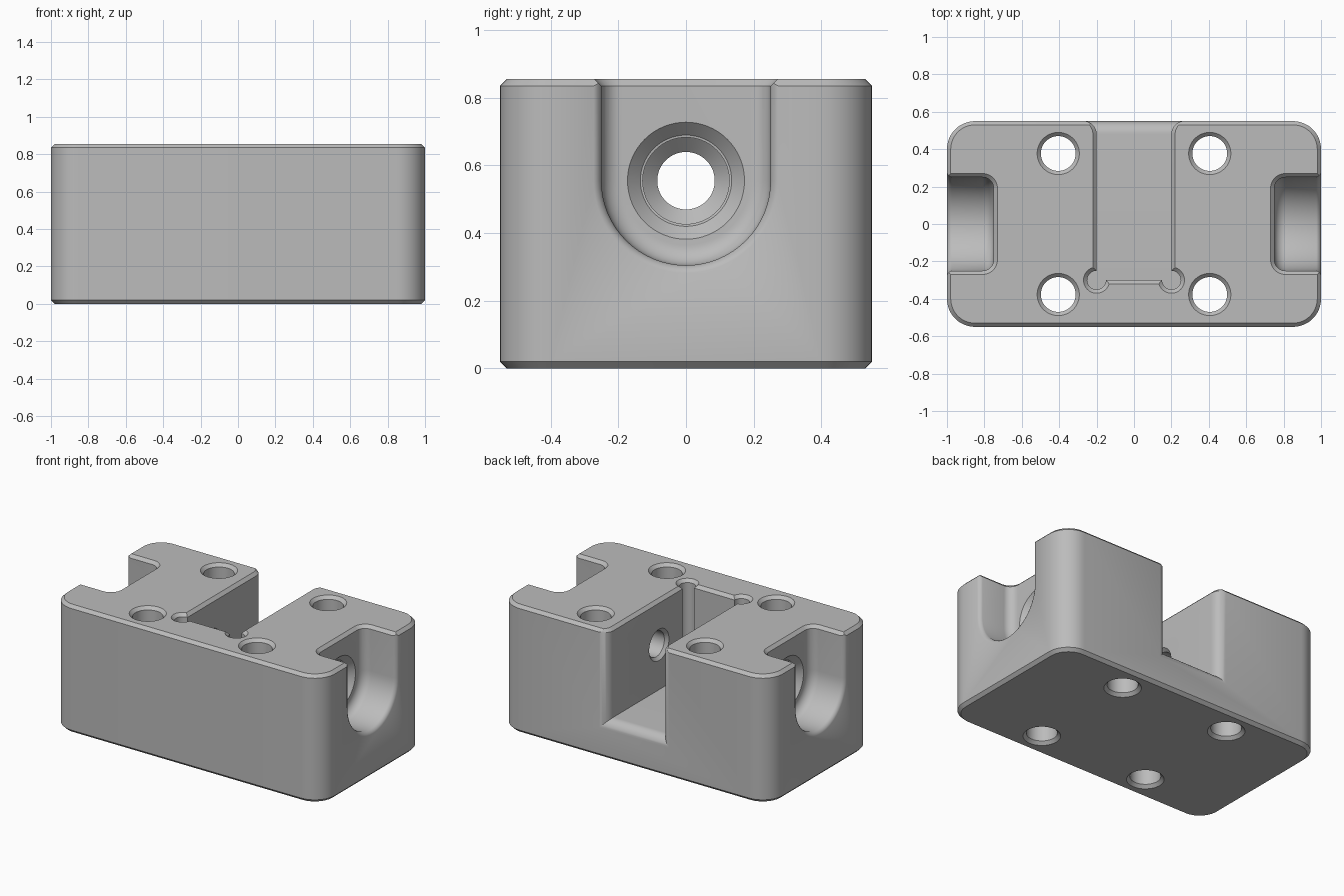
import bpy, bmesh, math

if "Cube" in bpy.data.objects:
    bpy.data.objects.remove(bpy.data.objects["Cube"])

TOP, CH = 0.855, 0.02      # block height, edge chamfer
AXIS = 0.555               # height of the cross bore

grey = bpy.data.materials.new("plain_grey")
grey.diffuse_color = (0.5, 0.5, 0.5, 1)
grey.use_nodes = True
grey.node_tree.nodes["Principled BSDF"].inputs["Base Color"].default_value = grey.diffuse_color


def loft(name, rings):
    """Closed solid through a list of equal-length point rings."""
    bm = bmesh.new()
    vs = [[bm.verts.new(p) for p in ring] for ring in rings]
    n = len(vs[0])
    for a, b in zip(vs, vs[1:]):
        for i in range(n):
            j = (i + 1) % n
            bm.faces.new((a[i], a[j], b[j], b[i]))
    bm.faces.new(vs[0])
    bm.faces.new(vs[-1])
    bmesh.ops.recalc_face_normals(bm, faces=bm.faces)
    me = bpy.data.meshes.new(name)
    bm.to_mesh(me)
    bm.free()
    me.materials.append(grey)
    ob = bpy.data.objects.new(name, me)
    bpy.context.collection.objects.link(ob)
    return ob


def rounded(cx, hx, hy, r, z, off, seg=12):
    """Rounded rectangle in plan, grown by off."""
    pts = []
    for k, (sx, sy) in enumerate(((1, 1), (-1, 1), (-1, -1), (1, -1))):
        for i in range(seg + 1):
            a = math.pi / 2 * (k + i / seg)
            pts.append((cx + sx * (hx - r) + (r + off) * math.cos(a),
                        sy * (hy - r) + (r + off) * math.sin(a), z))
    return pts


def circle_z(x, y, r, z, n=48):
    return [(x + r * math.cos(2 * math.pi * i / n),
             y + r * math.sin(2 * math.pi * i / n), z) for i in range(n)]


def circle_x(x, r, n=64):
    return [(x, r * math.cos(2 * math.pi * i / n),
             AXIS + r * math.sin(2 * math.pi * i / n)) for i in range(n)]


def u_shape(x, off, seg=32):
    """U outline of the end pocket, open above the block."""
    r = 0.25 + off
    arc = [(x, r * math.cos(a), AXIS + r * math.sin(a))
           for a in (math.pi * (1 + i / seg) for i in range(seg + 1))]
    return arc + [(x, r, 1.0), (x, -r, 1.0)]


def slot_section(y, f):
    """Section of the central slot, flared by f, with chamfered rim."""
    w = 0.2 + f
    half = [(w, 0.255 - f), (w, TOP - CH), (w + 0.07, TOP + 0.05)]
    return [(x, y, z) for x, z in half] + [(-x, y, z) for x, z in reversed(half)]


# Block with rounded corners and chamfered top and bottom
block = loft("clamp_block", [rounded(0, 1, 0.55, 0.15, z, o) for z, o in
             ((0, -CH), (CH, 0), (TOP - CH, 0), (TOP, -CH))])
cutters = []

# Central slot, rounded where it opens to the back
steps = [math.pi / 2 * i / 10 for i in range(11)]
cutters.append(loft("slot_cutter", [slot_section(-0.3, 0)] +
               [slot_section(0.481 + 0.07 * math.sin(t), 0.07 * (1 - math.cos(t)))
                for t in steps] + [slot_section(0.7, 0.07)]))
# Chamfer along the closed end of the slot
cutters.append(loft("slot_end_chamfer", [
    [(x, -0.29, 0.825), (x, -0.37, 0.905), (x, -0.29, 0.905)] for x in (-0.19, 0.19)]))

for s in (-1, 1):
    # Corner relief of the slot
    cutters.append(loft("corner_relief", [circle_z(s * 0.2, -0.3, r, z) for r, z in
                   ((0.05, 0.255), (0.05, TOP - CH), (0.1, TOP + 0.03))]))
    # End pocket with filleted floor and softened mouth
    rings = [u_shape(s * (0.81 - 0.06 * math.cos(t)), -0.06 * (1 - math.sin(t)))
             for t in steps]
    rings += [u_shape(s * x, o) for x, o in ((0.975, 0), (0.985, 0.004),
                                             (0.994, 0.012), (1.0, 0.023), (1.05, 0.06))]
    cutters.append(loft("pocket_cutter", rings))
    cutters.append(loft("pocket_rim_chamfer", [
        rounded(s * 1.05, 0.3, 0.25, 0.06, z, o)
        for z, o in ((TOP - 0.03, -0.01), (TOP + 0.03, 0.05))]))
    # Stepped cross bore between pocket and slot
    cutters.append(loft("cross_bore", [circle_x(s * x, r) for x, r in
                   ((0.76, 0.183), (0.712, 0.135), (0.711, 0.128), (0.45, 0.128),
                    (0.41, 0.085), (0.22, 0.085), (0.19, 0.115))]))
    # Vertical bolt holes
    for y in (-0.377, 0.377):
        cutters.append(loft("bolt_hole", [circle_z(s * 0.405, y, r, z) for r, z in
                       ((0.123, -0.01), (0.093, CH), (0.093, TOP - CH), (0.123, TOP + 0.01))]))

# Cut everything out of the block
bpy.context.view_layer.objects.active = block
block.select_set(True)
for c in cutters:
    m = block.modifiers.new("cut", 'BOOLEAN')
    m.operation, m.solver, m.object = 'DIFFERENCE', 'EXACT', c
    bpy.ops.object.modifier_apply(modifier=m.name)
    bpy.data.objects.remove(c)
bpy.ops.object.shade_smooth_by_angle(angle=math.radians(30))
